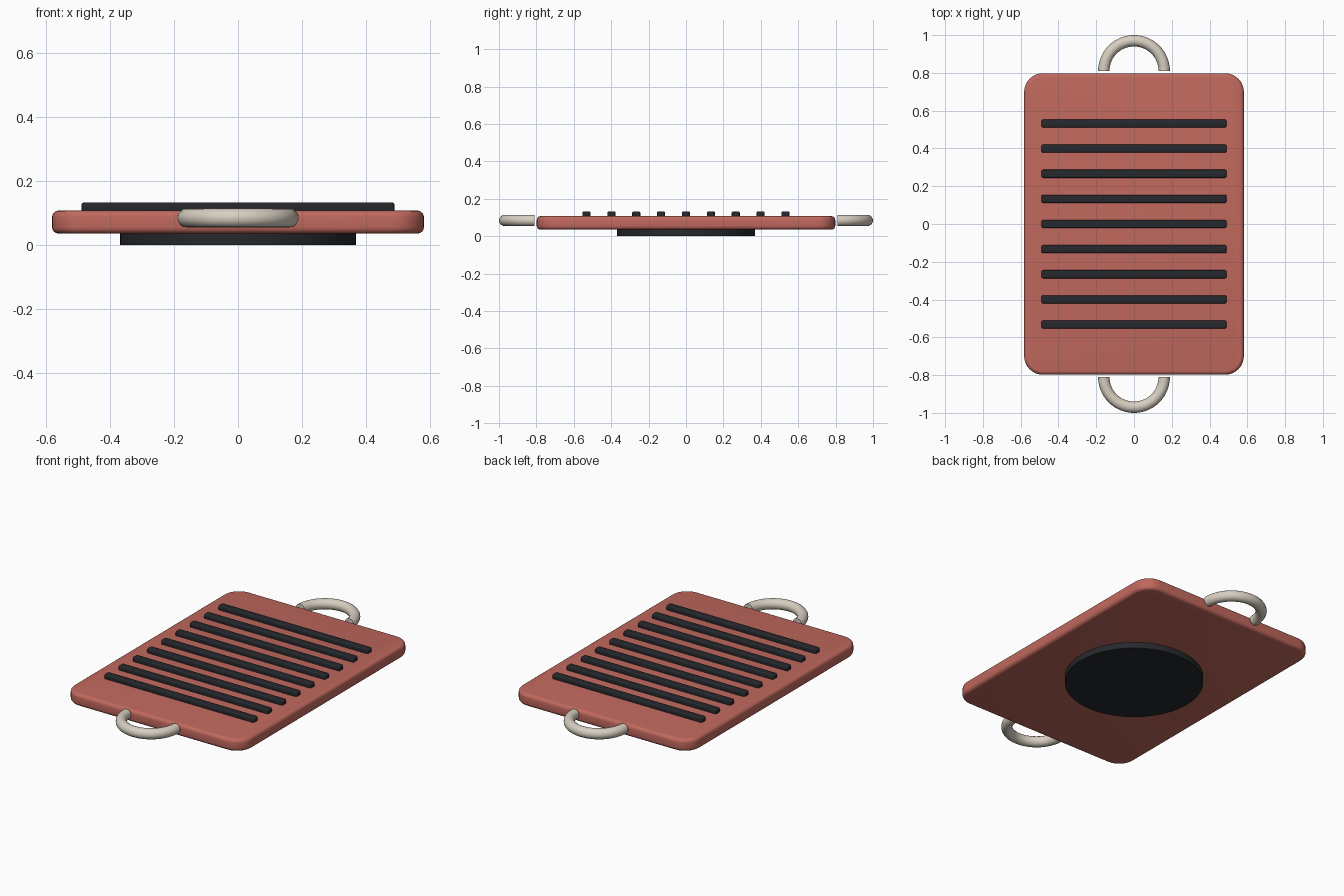
import bpy, bmesh
from math import pi, cos, sin, radians
from mathutils import Matrix

if "Cube" in bpy.data.objects:
    bpy.data.objects.remove(bpy.data.objects["Cube"])


def material(name, rgb):
    m = bpy.data.materials.new(name)
    m.use_nodes = True
    color = (*rgb, 1)
    m.diffuse_color = color
    m.node_tree.nodes["Principled BSDF"].inputs["Base Color"].default_value = color
    return m


RED = material("clay red", (0.53, 0.14, 0.11))
DARK = material("charcoal", (0.019, 0.021, 0.026))
CREAM = material("warm cream", (0.68, 0.62, 0.53))


def finish(bm, name, mat):
    bmesh.ops.recalc_face_normals(bm, faces=bm.faces)
    mesh = bpy.data.meshes.new(name)
    bm.to_mesh(mesh)
    bm.free()
    mesh.materials.append(mat)
    obj = bpy.data.objects.new(name, mesh)
    bpy.context.collection.objects.link(obj)
    bpy.ops.object.select_all(action='DESELECT')
    obj.select_set(True)
    bpy.context.view_layer.objects.active = obj
    bpy.ops.object.shade_smooth_by_angle(angle=radians(35))
    return obj


def slab(name, size, center, corner, edge, mat):
    """Box with rounded corners in plan and softened rims."""
    bm = bmesh.new()
    bmesh.ops.create_cube(bm, size=1, matrix=Matrix.Translation(center) @ Matrix.Diagonal((*size, 1)))
    upright = [e for e in bm.edges if abs(e.verts[0].co.z - e.verts[1].co.z) > size[2] / 2]
    bmesh.ops.bevel(bm, geom=upright, offset=corner, segments=8, profile=0.5, affect='EDGES')
    rims = [e for e in bm.edges if abs(e.verts[0].co.z - e.verts[1].co.z) < 1e-5]
    bmesh.ops.bevel(bm, geom=rims, offset=edge, segments=4, profile=0.5, affect='EDGES')
    return finish(bm, name, mat)


def handle(name, side):
    """Half ring standing out from one short end of the board."""
    major, minor, arc_steps, sides = 0.16, 0.03, 32, 16
    bm = bmesh.new()
    rings = []
    for i in range(arc_steps + 1):
        a = pi * i / arc_steps
        ring = []
        for j in range(sides):
            t = 2 * pi * j / sides
            r = major + minor * cos(t)
            ring.append(bm.verts.new((r * cos(a), side * (0.81 + r * sin(a)), 0.084 + minor * sin(t))))
        rings.append(ring)
    for a, b in zip(rings, rings[1:]):
        for j in range(sides):
            k = (j + 1) % sides
            bm.faces.new((a[j], a[k], b[k], b[j]))
    for end in (rings[0], rings[-1]):
        bm.faces.new(end)
    return finish(bm, name, CREAM)


# Board
slab("board", (1.164, 1.596, 0.072), (0, 0, 0.071), 0.1, 0.02, RED)

# Raised grip bars across the top
for i in range(-4, 5):
    slab(f"grip_bar_{i + 5}", (0.98, 0.043, 0.03), (0, i * 0.133, 0.117), 0.01, 0.007, DARK)

# Round base under the board
bm = bmesh.new()
bmesh.ops.create_cone(bm, cap_ends=True, segments=64, radius1=0.37, radius2=0.37, depth=0.04,
                      matrix=Matrix.Translation((0, 0, 0.02)))
finish(bm, "round_base", DARK)

# End handles
handle("front_handle", -1)
handle("back_handle", 1)
